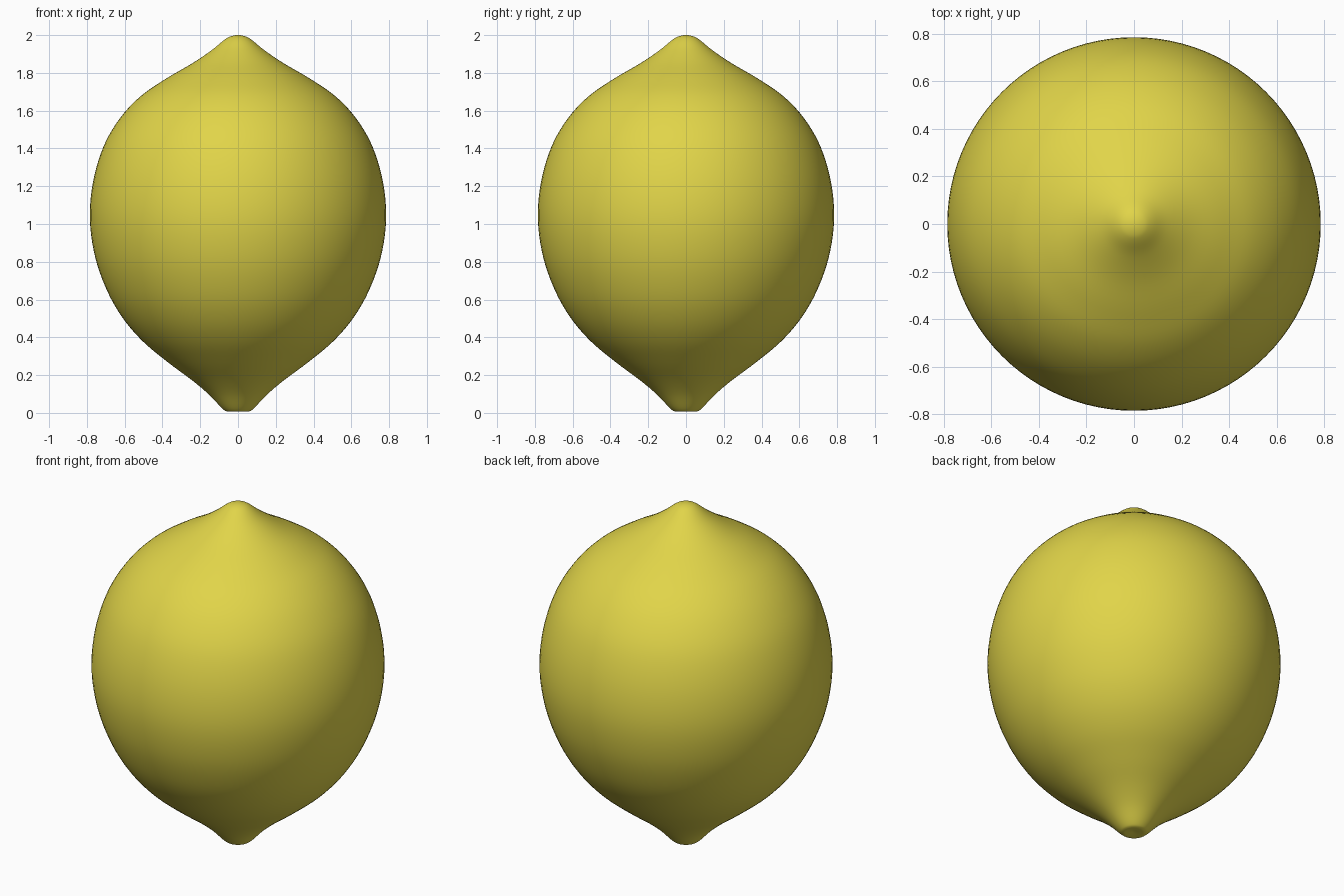
import bpy, bmesh, math

if "Cube" in bpy.data.objects:
    bpy.data.objects.remove(bpy.data.objects["Cube"])

SEGMENTS, STEPS = 96, 5

# Lemon outline as (radius, height), bottom to top
profile = [(0.0, 0.012), (0.035, 0.008), (0.06, 0.008), (0.085, 0.025), (0.155, 0.098),
           (0.24, 0.17), (0.37, 0.267), (0.5, 0.375), (0.605, 0.495), (0.69, 0.64),
           (0.755, 0.82), (0.784, 1.02), (0.768, 1.22), (0.712, 1.41), (0.625, 1.56),
           (0.515, 1.677), (0.38, 1.77), (0.24, 1.852), (0.14, 1.92), (0.075, 1.973),
           (0.04, 1.993), (0.0, 2.0)]


def smooth(points, steps):
    """Catmull-Rom curve through the outline points."""
    pts = [(-points[1][0], points[1][1])] + points + [(-points[-2][0], points[-2][1])]
    out = []
    for a, b, c, d in zip(pts, pts[1:], pts[2:], pts[3:]):
        for i in range(steps):
            t = i / steps
            out.append(tuple(0.5 * (2 * q + (r - p) * t + (2 * p - 5 * q + 4 * r - s) * t * t
                                    + (3 * q - p - 3 * r + s) * t ** 3)
                             for p, q, r, s in zip(a, b, c, d)))
    return out + [points[-1]]


# Spin the outline round the z axis
bm = bmesh.new()
verts = [bm.verts.new((r, 0, z)) for r, z in smooth(profile, STEPS)]
edges = [bm.edges.new(pair) for pair in zip(verts, verts[1:])]
bmesh.ops.spin(bm, geom=verts + edges, cent=(0, 0, 0), axis=(0, 0, 1),
               angle=2 * math.pi, steps=SEGMENTS)
bmesh.ops.remove_doubles(bm, verts=bm.verts, dist=0.0001)
bmesh.ops.recalc_face_normals(bm, faces=bm.faces)
mesh = bpy.data.meshes.new("lemon")
bm.to_mesh(mesh)
bm.free()

lemon = bpy.data.objects.new("lemon", mesh)
bpy.context.collection.objects.link(lemon)

# Yellow peel
peel = bpy.data.materials.new("lemon yellow")
peel.diffuse_color = (0.75, 0.66, 0.066, 1)
peel.use_nodes = True
peel.node_tree.nodes["Principled BSDF"].inputs["Base Color"].default_value = peel.diffuse_color
mesh.materials.append(peel)
mesh.shade_smooth()
